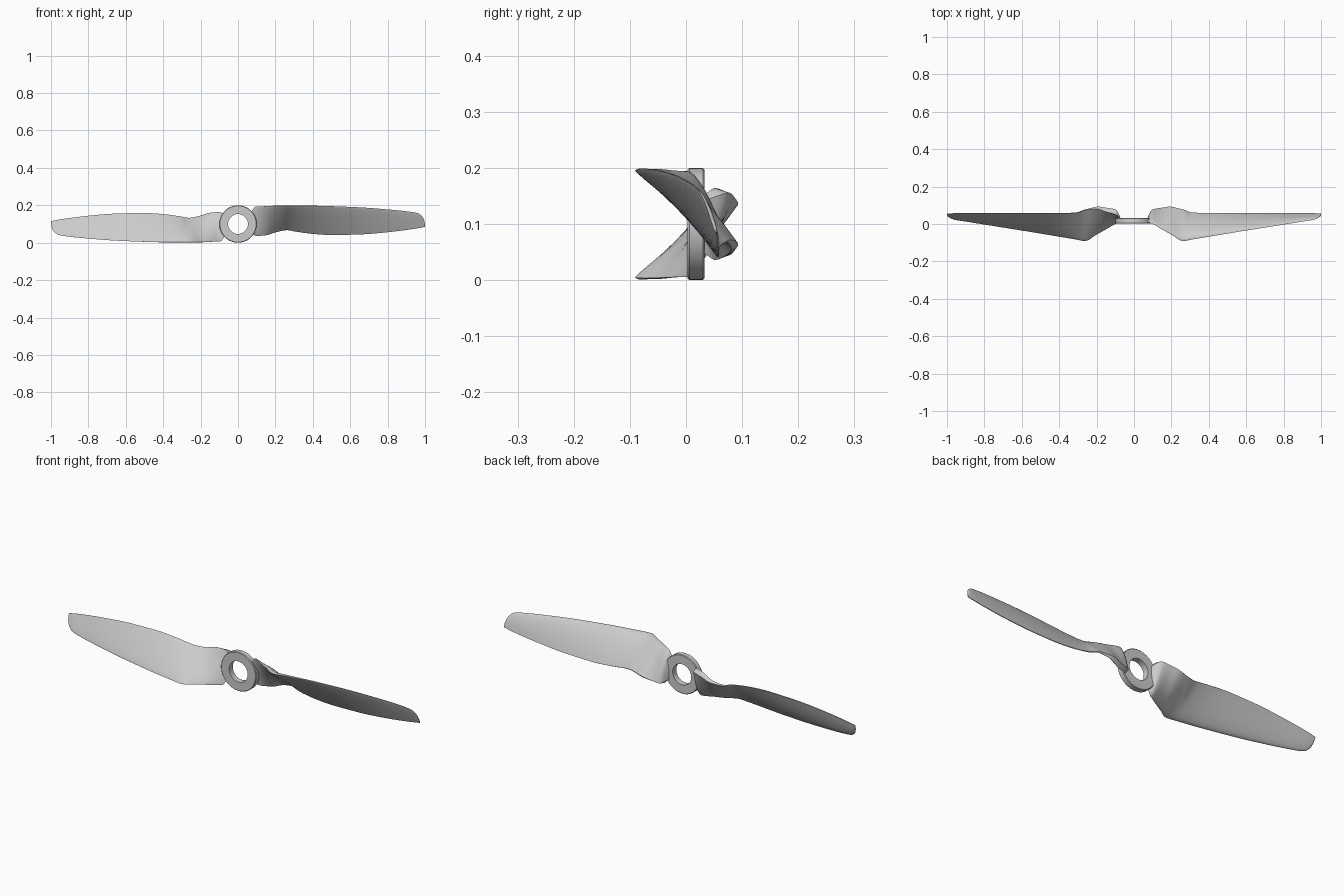
import bpy, bmesh, math

if "Cube" in bpy.data.objects:
    bpy.data.objects.remove(bpy.data.objects["Cube"])

ZC, R_OUT, R_IN = 0.1, 0.1, 0.053

# Blade stations: x, front edge (y, z), back edge (y, z), thickness, blunt back-edge width
STATIONS = [
    (0.070, 0.012, 0.165, 0.018, 0.060, 0.006, 0.010),
    (0.096, 0.002, 0.194, 0.050, 0.036, 0.014, 0.028),
    (0.150, -0.029, 0.195, 0.065, 0.040, 0.017, 0.026),
    (0.200, -0.057, 0.196, 0.081, 0.055, 0.018, 0.016),
    (0.262, -0.091, 0.196, 0.074, 0.067, 0.018, 0.006),
    (0.310, -0.083, 0.197, 0.059, 0.059, 0.018, 0.004),
    (0.400, -0.068, 0.197, 0.056, 0.047, 0.017, 0.003),
    (0.500, -0.051, 0.195, 0.056, 0.041, 0.016, 0.003),
    (0.650, -0.027, 0.189, 0.056, 0.044, 0.014, 0.003),
    (0.800, -0.003, 0.178, 0.055, 0.056, 0.011, 0.003),
    (0.900, 0.013, 0.168, 0.055, 0.068, 0.009, 0.003),
    (0.960, 0.023, 0.158, 0.055, 0.077, 0.007, 0.003),
    (0.985, 0.033, 0.140, 0.054, 0.082, 0.005, 0.003),
    (0.997, 0.042, 0.114, 0.054, 0.084, 0.003, 0.003),
    (1.000, 0.049, 0.093, 0.053, 0.085, 0.002, 0.002),
]


def refine(rows, steps=4):
    """Smooth interpolation between stations without overshoot."""
    n = len(rows)
    slopes = [[(b - a) / (q[0] - p[0]) for a, b in zip(p, q)] for p, q in zip(rows, rows[1:])]

    def tangent(i, k):
        if i == 0:
            return slopes[0][k]
        if i == n - 1:
            return slopes[-1][k]
        a, b = slopes[i - 1][k], slopes[i][k]
        return 2 * a * b / (a + b) if a * b > 0 else 0

    out = []
    for i in range(n - 1):
        h = rows[i + 1][0] - rows[i][0]
        for s in range(steps):
            t = s / steps
            row = [rows[i][0] + h * t]
            for k in range(1, len(rows[0])):
                row.append((2*t**3 - 3*t**2 + 1) * rows[i][k] + (t**3 - 2*t**2 + t) * h * tangent(i, k)
                           + (3*t**2 - 2*t**3) * rows[i + 1][k] + (t**3 - t**2) * h * tangent(i + 1, k))
            out.append(row)
    out.append(list(rows[-1]))
    return out


def section(row, n=14):
    """Airfoil loop with a rounded front edge and a convex back face."""
    x, ly, lz, ty, tz, th, te = row
    dy, dz = ty - ly, tz - lz
    length = math.hypot(dy, dz)
    ny, nz = -dz / length, dy / length

    def point(t, upper):
        f = 2.6 * math.sqrt(t) * (1 - t)
        off = th * f + te * t if upper else -0.2 * th * f
        return (x, ly + dy * t + ny * off, lz + dz * t + nz * off)

    ts = [(i / n) ** 1.5 for i in range(n + 1)]
    return [point(t, True) for t in ts] + [point(t, False) for t in reversed(ts[1:])]


def finish(name, bm, angle):
    bmesh.ops.recalc_face_normals(bm, faces=bm.faces)
    mesh = bpy.data.meshes.new(name)
    bm.to_mesh(mesh)
    bm.free()
    ob = bpy.data.objects.new(name, mesh)
    bpy.context.collection.objects.link(ob)
    bpy.ops.object.select_all(action='DESELECT')
    ob.select_set(True)
    bpy.context.view_layer.objects.active = ob
    bpy.ops.object.shade_smooth_by_angle(angle=math.radians(angle))
    return ob


def skin(loops, closed=False):
    bm = bmesh.new()
    rings = [[bm.verts.new(p) for p in loop] for loop in loops]
    for a, b in zip(rings, rings[1:] + (rings[:1] if closed else [])):
        for i in range(len(a)):
            j = (i + 1) % len(a)
            bm.faces.new((a[i], a[j], b[j], b[i]))
    if not closed:
        bm.faces.new(rings[0])
        bm.faces.new(rings[-1])
    return bm


# Two blades, the second turned half a revolution about the hub axis
loops = [section(r) for r in refine(STATIONS)]
finish("blade_right", skin(loops), 35)
turned = [[(-x, y, 2 * ZC - z) for x, y, z in loop] for loop in loops]
finish("blade_left", skin(turned), 35)

# Hub ring: lathed rectangle with small chamfers
c, y0, y1 = 0.003, 0.003, 0.033
profile = [(R_IN, y0), (R_OUT - c, y0), (R_OUT, y0 + c),
           (R_OUT, y1 - c), (R_OUT - c, y1), (R_IN, y1)]
SEG = 72
hub = [[(r * math.cos(a), y, ZC + r * math.sin(a)) for r, y in profile]
       for a in (2 * math.pi * i / SEG for i in range(SEG))]
finish("hub_ring", skin(hub, closed=True), 30)
